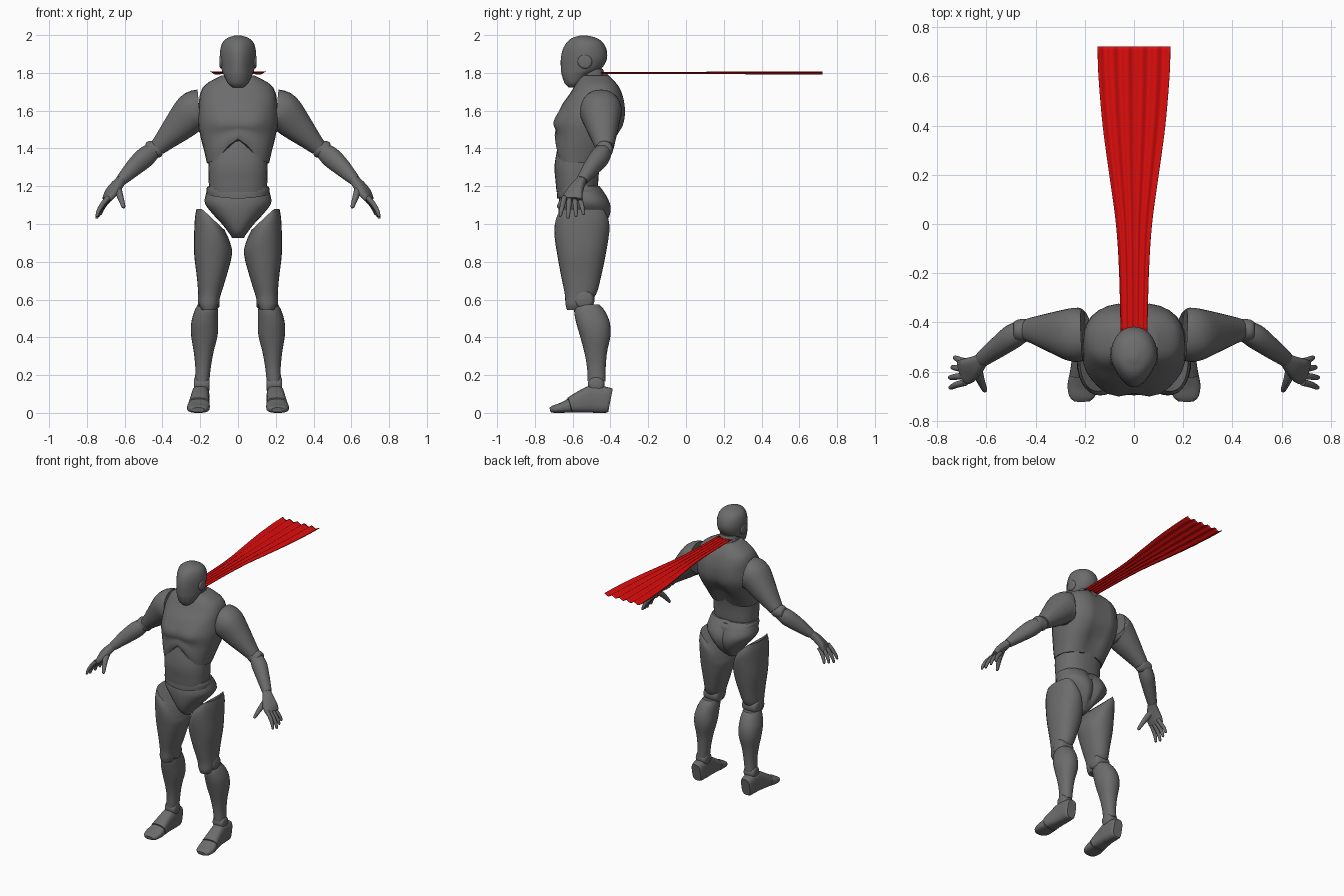
import bpy, bmesh, math
from math import exp
from mathutils import Vector

cube = bpy.data.objects.get("Cube")
if cube:
    bpy.data.objects.remove(cube)


def material(name, colour):
    mat = bpy.data.materials.new(name)
    mat.use_nodes = True
    mat.diffuse_color = colour
    mat.node_tree.nodes["Principled BSDF"].inputs["Base Color"].default_value = colour
    return mat


GREY = material("dark grey", (0.15, 0.15, 0.15, 1))
RED = material("bright red", (0.75, 0.004, 0.004, 1))


def finish(name, bm, mat=GREY):
    """Turn a bmesh into a smooth-shaded object that keeps its sharp edges."""
    bmesh.ops.recalc_face_normals(bm, faces=bm.faces)
    mesh = bpy.data.meshes.new(name)
    bm.to_mesh(mesh)
    bm.free()
    for poly in mesh.polygons:
        poly.use_smooth = True
    mesh.set_sharp_from_angle(angle=math.radians(40))
    mesh.materials.append(mat)
    obj = bpy.data.objects.new(name, mesh)
    bpy.context.collection.objects.link(obj)
    return obj


def smooth_rows(rows, steps=5):
    """Catmull-Rom interpolation through rows of numbers."""
    out = []
    for i in range(len(rows) - 1):
        a, b, c, d = (rows[min(max(i + k, 0), len(rows) - 1)] for k in (-1, 0, 1, 2))
        for s in range(steps):
            t = s / steps
            out.append([q + t * (r - p) / 2 + t * t * (p - 2.5 * q + 2 * r - w / 2)
                        + t ** 3 * (w - p + 3 * (q - r)) / 2
                        for p, q, r, w in zip(a, b, c, d)])
    out.append(list(rows[-1]))
    return out


def skin(name, rings, power, sculpt, side):
    """Join superellipse rings (centre, axis u, axis v) into a capped body."""
    bm, loops, count = bmesh.new(), [], 28
    for centre, u, v in rings:
        loop = []
        for k in range(count):
            c, s = math.cos(math.tau * k / count), math.sin(math.tau * k / count)
            p = centre + u * math.copysign(abs(c) ** (2 / power), c) \
                + v * math.copysign(abs(s) ** (2 / power), s)
            if sculpt:
                p = Vector(sculpt(*p))
            loop.append(bm.verts.new((p.x * side, p.y, p.z)))
        loops.append(loop)
    for a, b in zip(loops, loops[1:]):
        for k in range(count):
            n = (k + 1) % count
            bm.faces.new((a[k], a[n], b[n], b[k]))
    bm.faces.new(loops[0])
    bm.faces.new(loops[-1])
    return finish(name, bm)


def stack(name, rows, power=2.3, sculpt=None, side=1):
    """Level rings: height, centre x, half width, front y, back y."""
    rings = [(Vector((x, (f + b) / 2, z)), Vector((w, 0, 0)), Vector((0, (b - f) / 2, 0)))
             for z, x, w, f, b in smooth_rows(rows)]
    return skin(name, rings, power, sculpt, side)


def limb(name, rows, power=2.1, sculpt=None, side=1):
    """Rings square to a path: x, y, z, half height, half breadth."""
    rows = smooth_rows(rows)
    pts = [Vector(r[:3]) for r in rows]
    rings = []
    for i, (p, r) in enumerate(zip(pts, rows)):
        t = (pts[min(i + 1, len(pts) - 1)] - pts[max(i - 1, 0)]).normalized()
        u = Vector((0, 0, 1)).cross(t).normalized()
        rings.append((p, u * r[4], t.cross(u) * r[3]))
    return skin(name, rings, power, sculpt, side)


def joint(name, x, y, z, radius, half, side):
    """Rounded hinge disc lying across the body."""
    rows = [(x + half * k, y, z, radius * r, radius * r)
            for k, r in ((-1, .6), (-.85, .85), (-.4, 1), (.4, 1), (.85, .85), (1, .6))]
    return limb(name, rows, 2, None, side)


# Head, narrowing to a ridge down the face
def face(x, y, z):
    return x * (1 - .3 * max(0, min(1, (-.55 - y) / .11))), y, z


stack("head", [(1.722, 0, .03, -.62, -.575), (1.745, 0, .06, -.642, -.55),
               (1.79, 0, .08, -.658, -.50), (1.82, 0, .088, -.662, -.45),
               (1.87, 0, .094, -.663, -.42), (1.92, 0, .094, -.654, -.42),
               (1.96, 0, .082, -.632, -.44), (1.985, 0, .055, -.602, -.475),
               (1.999, 0, .012, -.555, -.53)], 2.1, face)
stack("neck", [(1.66, 0, .085, -.57, -.37), (1.72, 0, .072, -.565, -.40),
               (1.82, 0, .065, -.57, -.44)], 2)
stack("collar", [(1.73, 0, .088, -.585, -.385), (1.755, 0, .083, -.585, -.395),
                 (1.785, 0, .072, -.575, -.42)], 2, lambda x, y, z: (x, y, z + .2 * (y + .48)))


# Chest with pectorals, spine groove and an arched lower rim
def torso(x, y, z):
    low = max(0, min(1, (1.52 - z) / .2))
    front = max(0, min(1, (-.5 - y) / .1))
    back = max(0, min(1, (y + .47) / .08))
    y -= front * .022 * exp(-((abs(x) - .085) / .06) ** 2 - ((z - 1.54) / .05) ** 2)
    y -= back * .022 * exp(-(x / .035) ** 2)
    arch = exp(-(x / .09) ** 2)
    return x, y, z + low * arch * (.13 * front + .06 * back)


stack("chest", [(1.32, 0, .165, -.69, -.45), (1.38, 0, .178, -.695, -.41),
                (1.46, 0, .198, -.69, -.36), (1.54, 0, .212, -.685, -.325),
                (1.62, 0, .208, -.662, -.32), (1.69, 0, .2, -.615, -.335),
                (1.74, 0, .17, -.585, -.36), (1.785, 0, .09, -.56, -.40)], 2.5, torso)
stack("abdomen", [(1.17, 0, .15, -.685, -.47), (1.22, 0, .155, -.69, -.465),
                  (1.32, 0, .157, -.695, -.455), (1.47, 0, .15, -.665, -.42)], 2.4)
stack("waistband", [(1.135, 0, .165, -.682, -.43), (1.16, 0, .168, -.682, -.435),
                    (1.18, 0, .162, -.68, -.45)], 2.4,
      lambda x, y, z: (x, y, z + .7 * x * x))


# Pelvis tapering to the crotch, with two buttocks
def seat(x, y, z):
    back = max(0, min(1, (y + .5) / .08))
    return x, y - back * .025 * exp(-(x / .025) ** 2), z


stack("pelvis", [(.925, 0, .03, -.61, -.50), (.955, 0, .05, -.645, -.455),
                 (1.0, 0, .085, -.665, -.415), (1.06, 0, .14, -.675, -.395),
                 (1.11, 0, .175, -.675, -.40), (1.16, 0, .17, -.665, -.425),
                 (1.2, 0, .155, -.65, -.455)], 2.3, seat)


# Thigh top slopes down toward the groin
def groin(x, y, z):
    return x, y, z + max(0, (z - .85) / .22) * min(0, (x - .19) * .9)


for side, label in ((1, "left_"), (-1, "right_")):
    joint(label + "ear", .082, -.535, 1.86, .038, .016, side)

    # Leg
    stack(label + "thigh", [(.545, .155, .035, -.63, -.55), (.575, .155, .05, -.638, -.52),
                            (.63, .15, .06, -.642, -.475), (.72, .14, .078, -.66, -.45),
                            (.84, .132, .1, -.682, -.425), (.95, .135, .097, -.695, -.41),
                            (1.03, .14, .088, -.695, -.405), (1.08, .145, .075, -.68, -.42)],
          2.2, groin, side)
    joint(label + "knee", .155, -.54, .6, .055, .058, side)
    stack(label + "calf", [(.165, .19, .038, -.52, -.427), (.24, .185, .041, -.524, -.425),
                           (.32, .182, .052, -.538, -.418), (.41, .178, .07, -.562, -.4),
                           (.48, .176, .071, -.582, -.404), (.54, .168, .062, -.592, -.43),
                           (.575, .162, .05, -.585, -.46)], 2.2, None, side)
    joint(label + "ankle", .192, -.475, .15, .044, .042, side)
    limb(label + "foot", [(.198, -.4, .065, .062, .034), (.198, -.42, .068, .068, .043),
                          (.198, -.49, .073, .073, .047), (.202, -.55, .06, .06, .05),
                          (.206, -.615, .041, .041, .056)], 3, None, side)
    limb(label + "toe_cap", [(.206, -.618, .037, .037, .057), (.21, -.66, .027, .027, .06),
                             (.211, -.7, .02, .02, .052), (.211, -.72, .016, .012, .032)],
         2.8, None, side)

    # Arm
    limb(label + "upper_arm", [(.207, -.45, 1.6, .112, .105), (.24, -.45, 1.59, .106, .11),
                               (.31, -.442, 1.52, .085, .088), (.385, -.434, 1.445, .058, .062),
                               (.425, -.43, 1.405, .045, .048)], 2.2, None, side)
    joint(label + "elbow", .445, -.432, 1.395, .045, .045, side)
    limb(label + "forearm", [(.445, -.432, 1.392, .042, .042), (.49, -.455, 1.355, .054, .05),
                             (.545, -.495, 1.305, .048, .044), (.605, -.54, 1.245, .033, .034),
                             (.62, -.55, 1.23, .028, .03)], 2.1, None, side)
    limb(label + "palm", [(.615, -.55, 1.235, .024, .026), (.645, -.575, 1.2, .026, .04),
                          (.675, -.595, 1.16, .024, .052), (.695, -.603, 1.13, .018, .052)],
         2.6, None, side)
    for k, finger in enumerate(("index", "middle", "ring", "little")):
        off = k - 1.5
        reach = 1 - .09 * abs(k - 1)
        knuckle = Vector((.685 - .004 * k, -.603 + .027 * off, 1.142))
        rows = [(*(knuckle + Vector((dx, .016 * off * t, dz)) * reach), r, r)
                for t, dx, dz, r in ((0, 0, 0, .014), (.4, .036, -.042, .013),
                                     (.8, .058, -.08, .011), (1, .067, -.108, .008),
                                     (1, .068, -.114, .003))]
        limb(label + finger + "_finger", rows, 2, None, side)
    limb(label + "thumb", [(.64, -.58, 1.195, .022, .022), (.627, -.625, 1.155, .018, .018),
                           (.615, -.655, 1.12, .014, .014), (.606, -.675, 1.092, .01, .01),
                           (.604, -.68, 1.086, .004, .004)], 2, None, side)

# Pleated scarf tail streaming straight back, widening toward its end
bm = bmesh.new()
across, grid = 40, []
for y, half in smooth_rows([(-.45, .054), (-.2, .06), (0, .073), (.2, .1),
                            (.4, .127), (.6, .144), (.722, .148)]):
    depth = .006 * half / .148 + .001
    grid.append([bm.verts.new((half * (2 * k / across - 1), y,
                               1.8 + depth * math.cos(math.tau * 5 * k / across)))
                 for k in range(across + 1)])
for a, b in zip(grid, grid[1:]):
    for k in range(across):
        bm.faces.new((a[k], a[k + 1], b[k + 1], b[k]))
scarf = finish("scarf", bm, RED)
thick = scarf.modifiers.new("thickness", "SOLIDIFY")
thick.thickness, thick.offset = .003, 0
